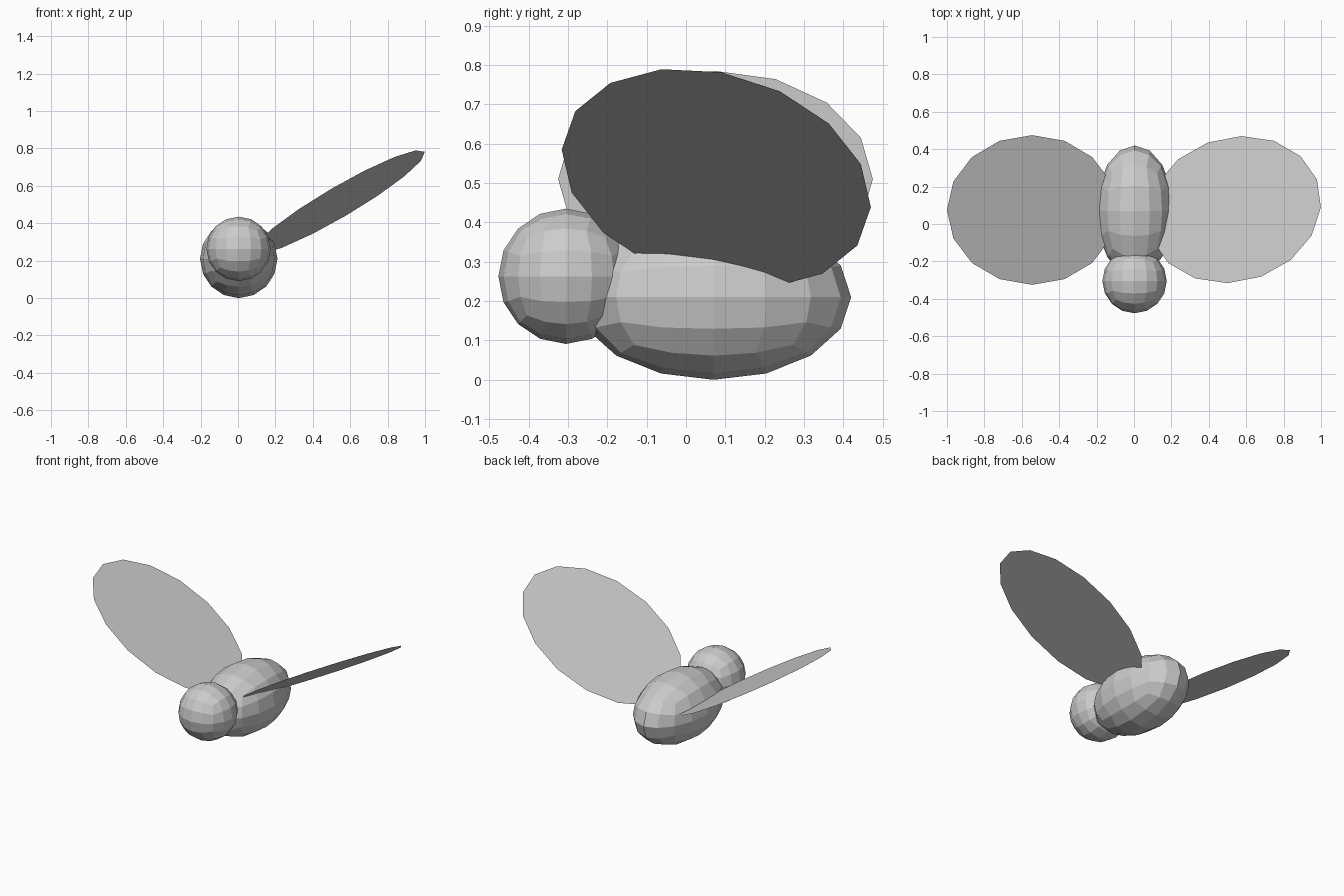
import bpy, bmesh
from math import cos, sin, tau
from mathutils import Vector

if "Cube" in bpy.data.objects:
    bpy.data.objects.remove(bpy.data.objects["Cube"])


def finish(bm, name):
    mesh = bpy.data.meshes.new(name)
    bm.to_mesh(mesh)
    bm.free()
    obj = bpy.data.objects.new(name, mesh)
    bpy.context.collection.objects.link(obj)
    return obj


def quad_ball(name, centre, radii):
    """Cube subdivided twice and rounded to a sphere each time, flat shaded."""
    bm = bmesh.new()
    bmesh.ops.create_cube(bm, size=2)
    for step in range(2):
        bmesh.ops.subdivide_edges(bm, edges=bm.edges[:], cuts=1, use_grid_fill=True)
        for v in bm.verts:
            v.co.normalize()
    bmesh.ops.scale(bm, vec=Vector(radii), verts=bm.verts)
    bmesh.ops.translate(bm, vec=Vector(centre), verts=bm.verts)
    return finish(bm, name)


def wing(name, centre, along, across, sides=16):
    """Flat oval sheet spanned by two half-axes, facing up."""
    centre, along, across = Vector(centre), Vector(along), Vector(across)
    bm = bmesh.new()
    ring = [bm.verts.new(centre + along * cos(tau * i / sides) + across * sin(tau * i / sides))
            for i in range(sides)]
    face = bm.faces.new(ring)
    face.normal_update()
    if face.normal.z < 0:
        face.normal_flip()
    return finish(bm, name)


# Body and head
quad_ball("body", (0.004, 0.07, 0.21), (0.207, 0.35, 0.21))
quad_ball("head", (0.003, -0.305, 0.263), (0.172, 0.172, 0.172))

# Wings: the right one is pitched a little
wing("left_wing", (-0.545, 0.075, 0.51), (-0.455, 0, 0.275), (0, 0.4, 0))
wing("right_wing", (0.537, 0.077, 0.512), (0.462, 0.012, 0.27), (0.037, 0.393, -0.073))
